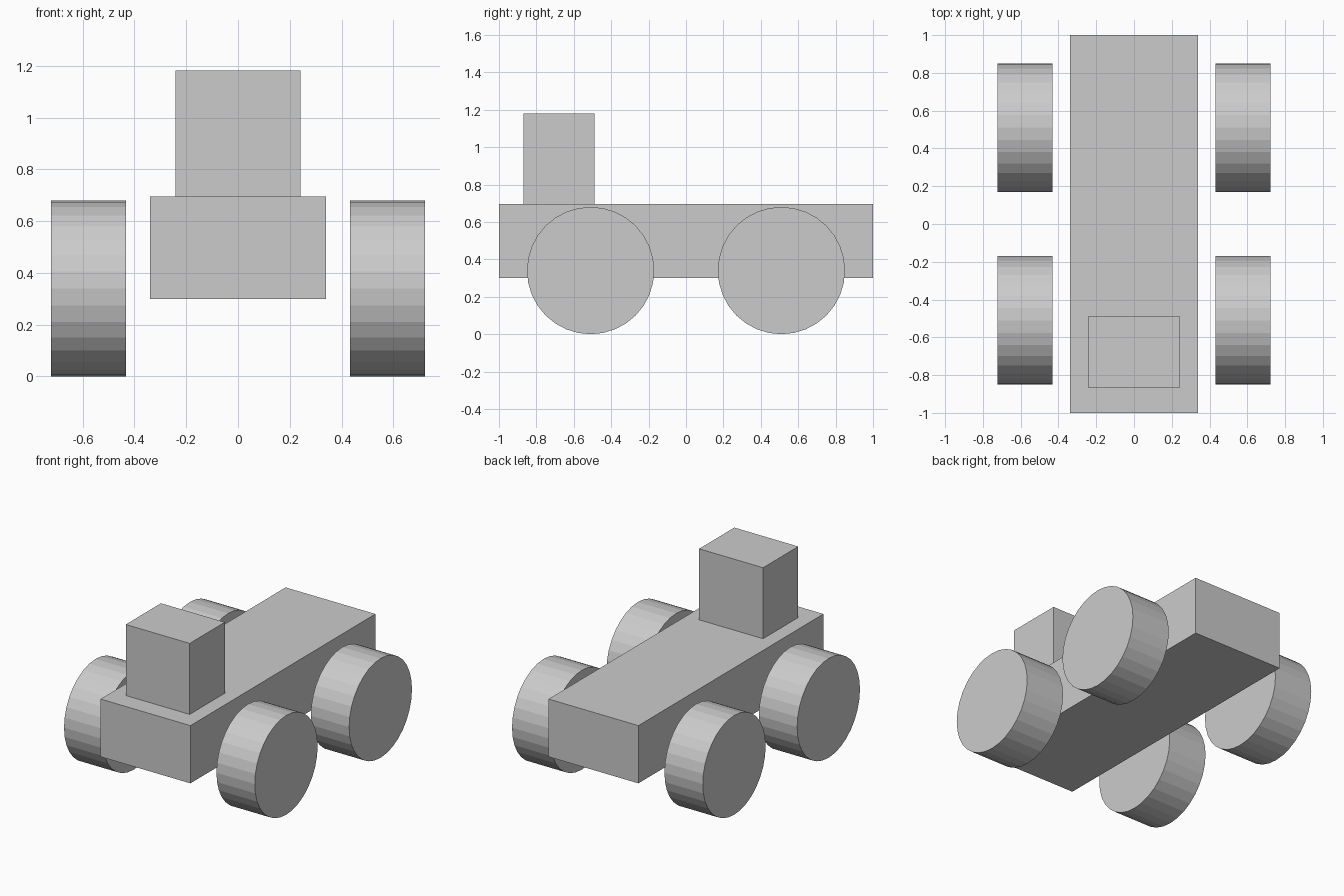
import bpy
from math import radians

if "Cube" in bpy.data.objects:
    bpy.data.objects.remove(bpy.data.objects["Cube"])


def box(name, size, center):
    bpy.ops.mesh.primitive_cube_add(size=1, location=center)
    obj = bpy.context.object
    obj.name = name
    obj.scale = size
    bpy.ops.object.transform_apply(location=False, rotation=False, scale=True)
    return obj


def wheel(name, center, radius=0.34, width=0.29):
    # 32-sided flat-shaded drum with its axis along x
    bpy.ops.mesh.primitive_cylinder_add(
        vertices=32, radius=radius, depth=width,
        location=center, rotation=(0, radians(90), 0))
    bpy.context.object.name = name


# Long chassis and the cab standing near its front end
box("chassis", (0.68, 2.0, 0.395), (0, 0, 0.4975))
box("cab", (0.484, 0.38, 0.486), (0, -0.678, 0.938))

# Four separate wheels, clear of the chassis sides
for side, x in (("left", -0.577), ("right", 0.577)):
    for end, y in (("front", -0.51), ("rear", 0.51)):
        wheel(f"{end}_{side}_wheel", (x, y, 0.34))
